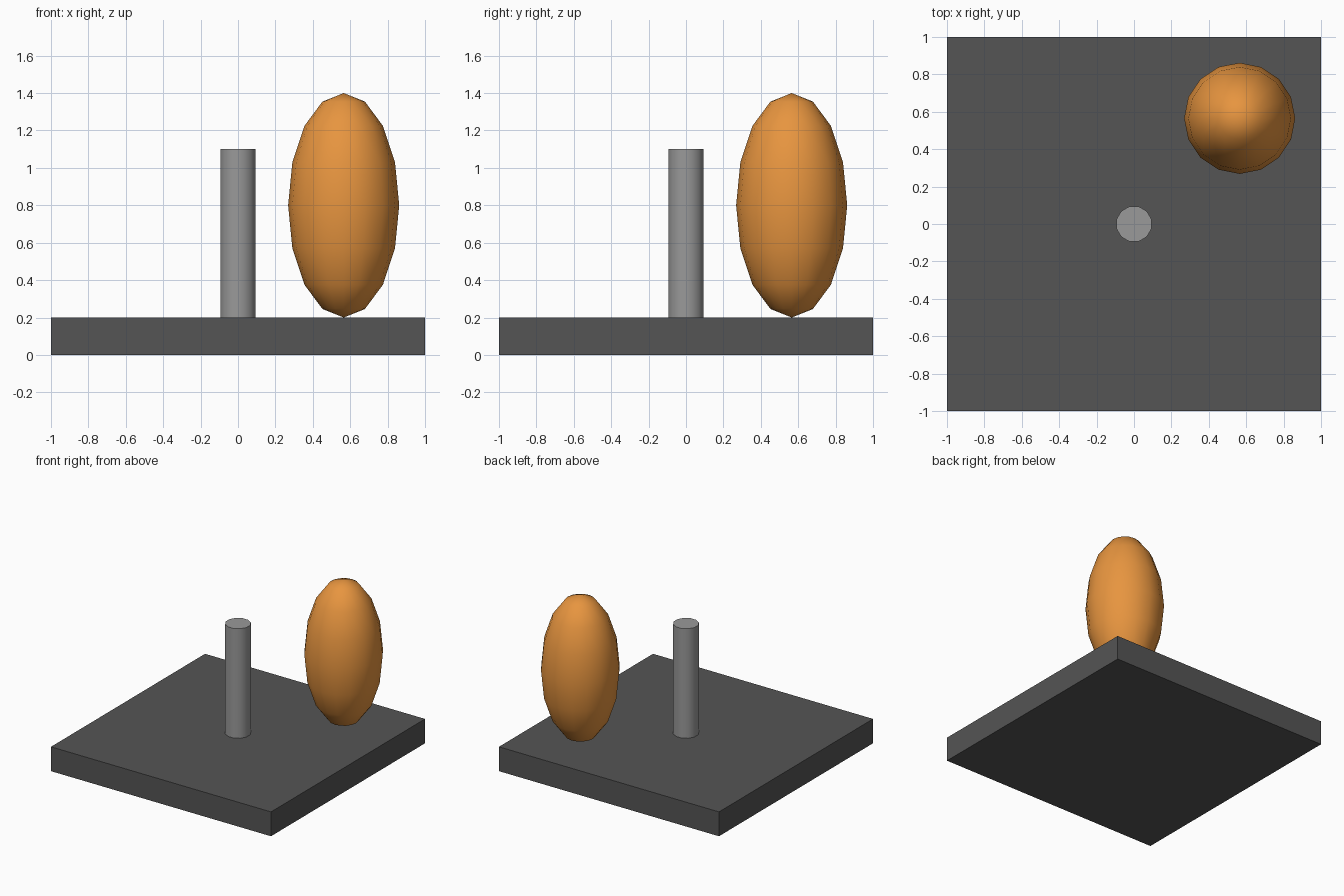
import bpy
from math import radians

if "Cube" in bpy.data.objects:
    bpy.data.objects.remove(bpy.data.objects["Cube"])

# Flat square base
bpy.ops.mesh.primitive_cube_add(size=1, location=(0, 0, 0.1))
base = bpy.context.object
base.name = "base_plate"
base.scale = (2, 2, 0.2)
bpy.ops.object.transform_apply(location=False, rotation=False, scale=True)
base_mat = bpy.data.materials.new("dark_grey")
base_mat.diffuse_color = (0.09, 0.09, 0.09, 1)
base_mat.use_nodes = True
base_mat.node_tree.nodes["Principled BSDF"].inputs["Base Color"].default_value = base_mat.diffuse_color
base.data.materials.append(base_mat)

# Twelve-sided central post, flats facing the axes
bpy.ops.mesh.primitive_cylinder_add(vertices=12, radius=0.097, depth=0.9,
                                    location=(0, 0, 0.65),
                                    rotation=(0, 0, radians(15)))
post = bpy.context.object
post.name = "center_post"
bpy.ops.object.shade_smooth_by_angle(angle=radians(40))
post_mat = bpy.data.materials.new("mid_grey")
post_mat.diffuse_color = (0.32, 0.32, 0.32, 1)
post_mat.use_nodes = True
post_mat.node_tree.nodes["Principled BSDF"].inputs["Base Color"].default_value = post_mat.diffuse_color
post.data.materials.append(post_mat)

# Tall orange ellipsoid standing on one corner
bpy.ops.mesh.primitive_uv_sphere_add(segments=16, ring_count=8, radius=1,
                                     location=(0.565, 0.565, 0.8))
egg = bpy.context.object
egg.name = "orange_ellipsoid"
egg.scale = (0.297, 0.297, 0.6)
bpy.ops.object.transform_apply(location=False, rotation=False, scale=True)
bpy.ops.object.shade_smooth()
egg_mat = bpy.data.materials.new("orange")
egg_mat.diffuse_color = (0.8, 0.3, 0.05, 1)
egg_mat.use_nodes = True
egg_mat.node_tree.nodes["Principled BSDF"].inputs["Base Color"].default_value = egg_mat.diffuse_color
egg.data.materials.append(egg_mat)
